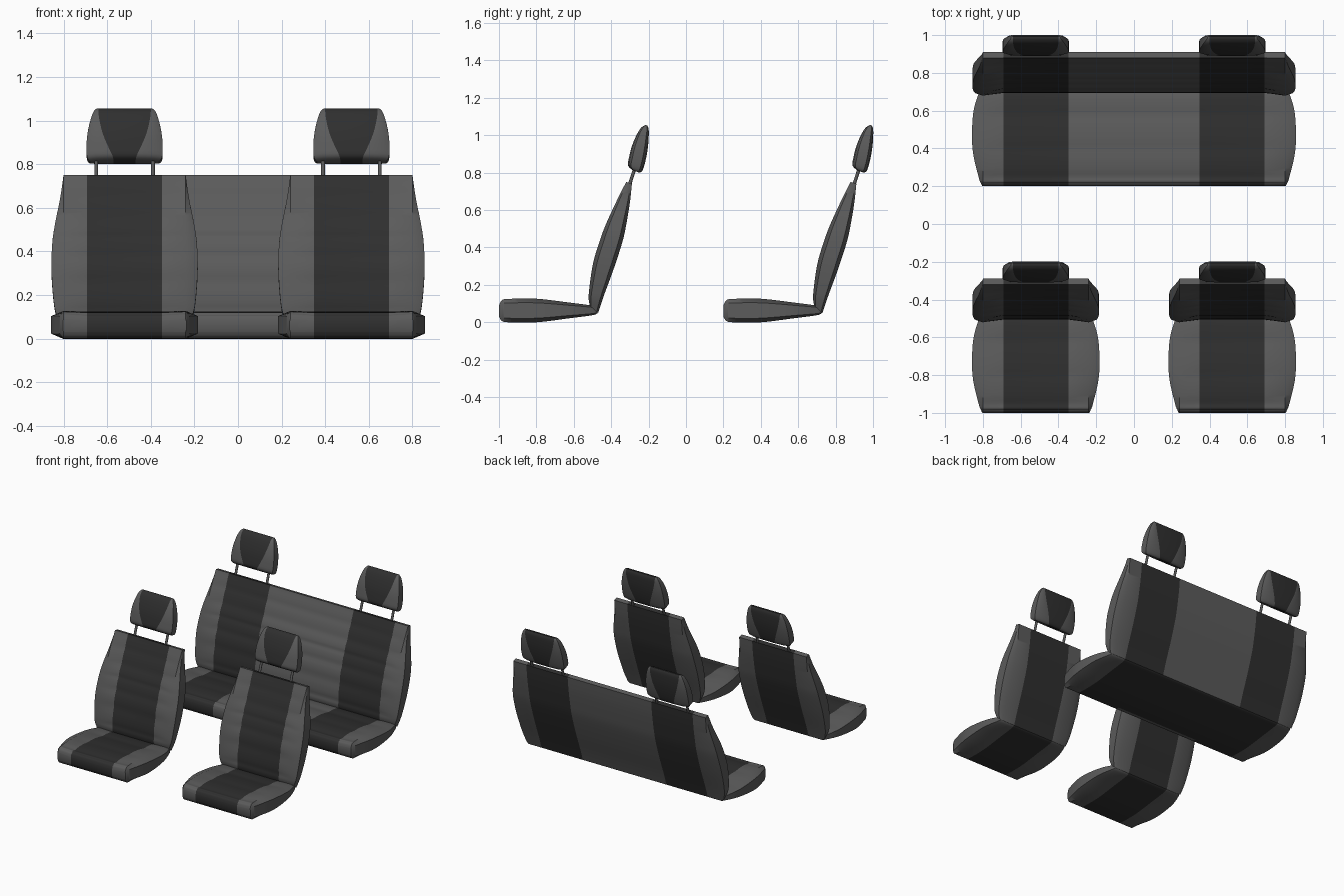
import bpy, bmesh, math
from mathutils import Vector

if "Cube" in bpy.data.objects:
    bpy.data.objects.remove(bpy.data.objects["Cube"])


def material(name, v):
    m = bpy.data.materials.new(name)
    m.diffuse_color = (v, v, v, 1)
    m.use_nodes = True
    m.node_tree.nodes["Principled BSDF"].inputs["Base Color"].default_value = m.diffuse_color
    return m


LIGHT = material("grey_fabric", 0.105)
DARK = material("charcoal_fabric", 0.028)
METAL = material("post_metal", 0.10)


def finish(ob, angle=35):
    bpy.ops.object.select_all(action='DESELECT')
    ob.select_set(True)
    bpy.context.view_layer.objects.active = ob
    bpy.ops.object.shade_smooth_by_angle(angle=math.radians(angle))


def refine(st, n):
    """Catmull-Rom refinement of the station list."""
    out = []
    for i in range(len(st) - 1):
        p = [st[max(i - 1, 0)], st[i], st[i + 1], st[min(i + 2, len(st) - 1)]]
        for k in range(n):
            t = k / n
            out.append(tuple(
                0.5 * (2 * b + (c - a) * t + (2 * a - 5 * b + 4 * c - d) * t * t
                       + (3 * b - a - 3 * c + d) * t ** 3)
                for a, b, c, d in zip(*p)))
    return out + [st[-1]]


def padded(name, stations, cols, mats, cx=0, dy=0, n=8, pleats=0, recess=0, under=None):
    """stations: (front y, z, back y, z, half width, inset half width).
    cols: (x rule, rounding, pleated); mats: one colour index per strip."""
    st = refine(stations, n)
    m = len(st)
    bm = bmesh.new()
    grid = []
    for rule, shrink, pleated in cols:
        front, back = [], []
        for i, (fy, fz, by, bz, w, c) in enumerate(st):
            x = cx + rule(w, c)
            f, b = Vector((x, fy + dy, fz)), Vector((x, by + dy, bz))
            mid = (f + b) / 2
            d = (mid - f).normalized()
            f2, b2 = f.lerp(mid, shrink), b.lerp(mid, shrink)
            if pleated:
                t = i / (m - 1)
                f2 += d * recess * min(1, 4 * (1 - t))
                f2 += d * 0.005 * math.cos(math.pi * pleats * t) ** 4 * min(1, 6 * (1 - t))
            front.append(bm.verts.new(f2))
            back.append(bm.verts.new(b2))
        grid.append(front + back[::-1])
    N = 2 * m
    for k in range(len(cols) - 1):
        for i in range(N):
            j = (i + 1) % N
            fc = bm.faces.new((grid[k][i], grid[k][j], grid[k + 1][j], grid[k + 1][i]))
            fc.material_index = mats[k]
            if under == k and m <= i < N - 2 * n - 1:
                fc.material_index = 1
    for g in (grid[0], grid[-1]):
        for i in range(m - 1):
            bm.faces.new((g[i], g[i + 1], g[N - 2 - i], g[N - 1 - i]))
    bmesh.ops.recalc_face_normals(bm, faces=bm.faces)
    me = bpy.data.meshes.new(name)
    bm.to_mesh(me)
    bm.free()
    ob = bpy.data.objects.new(name, me)
    bpy.context.collection.objects.link(ob)
    me.materials.append(LIGHT)
    me.materials.append(DARK)
    finish(ob)


def at(v):
    return lambda w, c: v


# side profiles of the padded parts
CUSHION = [(-1.0, .09, -1.0, .03, .283, 0), (-.985, .117, -.985, .008, .29, 0),
           (-.95, .125, -.95, 0, .303, 0), (-.8, .126, -.8, 0, .335, 0),
           (-.62, .105, -.62, .022, .332, 0), (-.5, .088, -.5, .038, .30, 0),
           (-.472, .07, -.472, .05, .285, 0)]
BACK = [(-.515, .09, -.47, .05, .30, 0), (-.52, .15, -.44, .14, .322, 0),
        (-.498, .31, -.385, .29, .335, 0), (-.463, .43, -.34, .43, .332, 0),
        (-.43, .52, -.32, .52, .32, 0), (-.375, .64, -.30, .64, .296, 0),
        (-.32, .75, -.289, .742, .28, 0)]
HEAD = [(-.285, .813, -.25, .80, .158, .05), (-.31, .838, -.232, .812, .172, .055),
        (-.305, .88, -.215, .87, .175, .075), (-.29, .94, -.203, .94, .17, .10),
        (-.265, 1.0, -.199, 1.0, .157, .115), (-.24, 1.04, -.2, 1.035, .143, .12),
        (-.218, 1.054, -.207, 1.053, .13, .12)]

# columns across a single seat, a bench and a headrest
P = .172
SEAT = [(lambda w, c: -w, .35, 0), (at(-.28), 0, 0), (at(-P), 0, 1),
        (at(P), 0, 1), (at(.28), 0, 0), (lambda w, c: w, .35, 0)]
SEAT_M = [0, 0, 1, 0, 0]
BENCH = [(lambda w, c: -w - .52, .35, 0), (at(-.8), 0, 0), (at(-.692), 0, 1),
         (at(-.348), 0, 1), (at(.348), 0, 1), (at(.692), 0, 1),
         (at(.8), 0, 0), (lambda w, c: w + .52, .35, 0)]
BENCH_M = [0, 0, 1, 0, 1, 0, 0]
REST = [(lambda w, c: -w, .4, 0), (lambda w, c: -(.35 * c + .65 * w), .12, 0),
        (lambda w, c: -c, 0, 0), (lambda w, c: c, 0, 0),
        (lambda w, c: .35 * c + .65 * w, .12, 0), (lambda w, c: w, .4, 0)]
REST_M = [0, 0, 1, 0, 0]


def post(name, x, dy):
    a, b = Vector((x, -.307 + dy, .72)), Vector((x, -.268 + dy, .84))
    bpy.ops.mesh.primitive_cylinder_add(vertices=12, radius=.009, depth=(b - a).length,
                                        location=(a + b) / 2)
    ob = bpy.context.object
    ob.name = name
    ob.rotation_euler = (b - a).to_track_quat('Z', 'Y').to_euler()
    ob.data.materials.append(METAL)
    finish(ob)


# two front seats
for side, cx in (("left", -.52), ("right", .52)):
    padded(f"front_cushion_{side}", CUSHION, SEAT, SEAT_M, cx, pleats=6, recess=.004)
    padded(f"front_backrest_{side}", BACK, SEAT, SEAT_M, cx, pleats=7, recess=.014)

# rear bench
padded("rear_bench_cushion", CUSHION, BENCH, BENCH_M, dy=1.2, pleats=6, recess=.004, under=3)
padded("rear_bench_backrest", BACK, BENCH, BENCH_M, dy=1.2, pleats=7, recess=.014)

# four headrests on their posts
for row, dy in (("front", 0), ("rear", 1.2)):
    for side, cx in (("left", -.52), ("right", .52)):
        padded(f"{row}_headrest_{side}", HEAD, REST, REST_M, cx, dy, n=3)
        for k in (-1, 1):
            post(f"{row}_headrest_post_{side}", cx + k * .13, dy)
